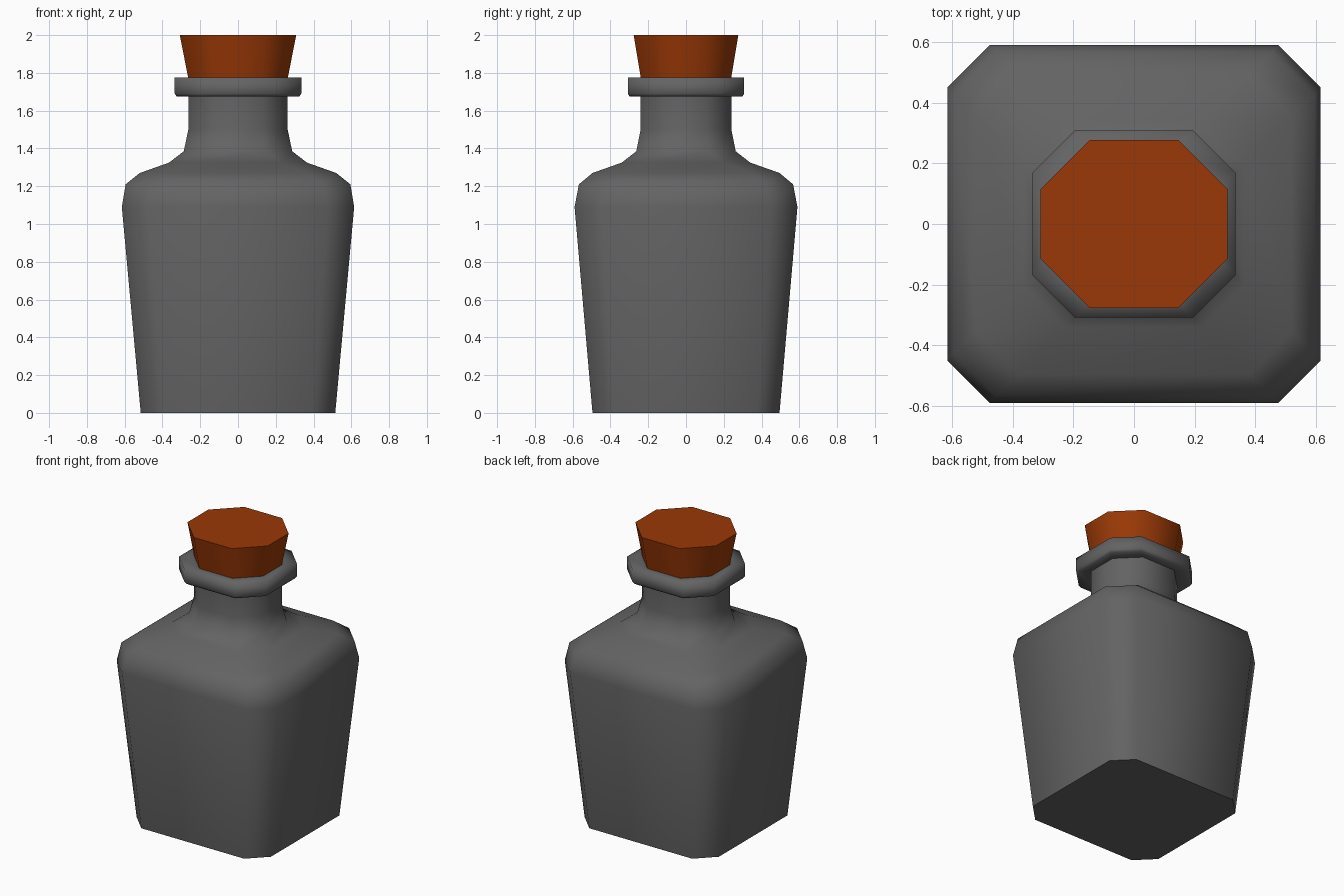
import bpy, bmesh, math

if "Cube" in bpy.data.objects:
    bpy.data.objects.remove(bpy.data.objects["Cube"])


def loft(name, rings, angle, color):
    """Skin chamfered-rectangle rings (half x, half y, chamfer, z), capped, with a sharp base."""
    bm = bmesh.new()
    loops = []
    for x, y, c, z in rings:
        pts = [(x, c - y), (x, y - c), (x - c, y), (c - x, y),
               (-x, y - c), (-x, c - y), (c - x, -y), (x - c, -y)]
        loops.append([bm.verts.new((px, py, z)) for px, py in pts])
    for a, b in zip(loops, loops[1:]):
        for i in range(8):
            j = (i + 1) % 8
            bm.faces.new((a[i], a[j], b[j], b[i]))
    base = bm.faces.new(loops[0][::-1])
    bm.faces.new(loops[-1])
    for e in base.edges:
        e.smooth = False
    mesh = bpy.data.meshes.new(name)
    bm.to_mesh(mesh)
    bm.free()
    obj = bpy.data.objects.new(name, mesh)
    bpy.context.collection.objects.link(obj)
    bpy.ops.object.select_all(action='DESELECT')
    obj.select_set(True)
    bpy.context.view_layer.objects.active = obj
    bpy.ops.object.shade_smooth_by_angle(angle=math.radians(angle), keep_sharp_edges=True)
    mat = bpy.data.materials.new(name + "_colour")
    mat.diffuse_color = color
    mat.use_nodes = True
    mat.node_tree.nodes["Principled BSDF"].inputs["Base Color"].default_value = mat.diffuse_color
    mesh.materials.append(mat)
    return obj


# Bottle: tapered body, rounded shoulder, neck and softly shaded overhanging lip
loft("bottle", [
    (0.515, 0.495, 0.12, 0.0),
    (0.615, 0.59, 0.14, 1.09),
    (0.595, 0.567, 0.14, 1.21),
    (0.52, 0.495, 0.14, 1.27),
    (0.365, 0.34, 0.14, 1.325),
    (0.287, 0.263, 0.14, 1.385),
    (0.263, 0.24, 0.135, 1.50),
    (0.263, 0.24, 0.135, 1.68),
    (0.325, 0.298, 0.138, 1.675),
    (0.335, 0.308, 0.14, 1.69),
    (0.335, 0.308, 0.14, 1.775),
    (0.263, 0.24, 0.135, 1.775),
], 92, (0.125, 0.125, 0.125, 1))

# Flared cork stopper
loft("cork", [
    (0.262, 0.238, 0.135, 1.765),
    (0.308, 0.277, 0.163, 2.0),
], 60, (0.32, 0.04, 0.002, 1))
